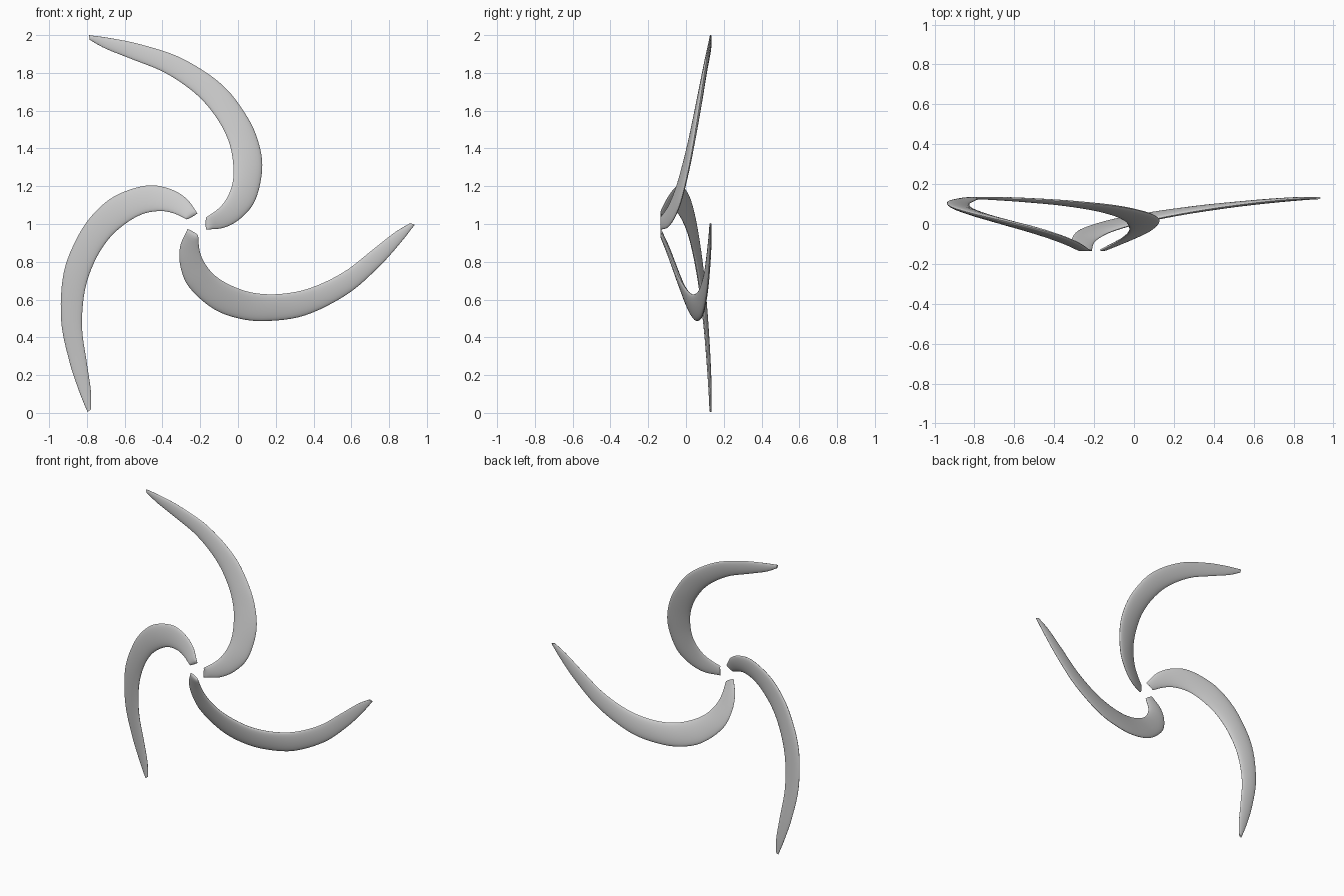
import bpy, bmesh, math
from mathutils import Vector, Matrix

cube = bpy.data.objects.get("Cube")
if cube:
    bpy.data.objects.remove(cube, do_unlink=True)

mat = bpy.data.materials.new("light_grey")
mat.use_nodes = True
grey = (0.6, 0.6, 0.6, 1)
mat.diffuse_color = grey
mat.node_tree.nodes["Principled BSDF"].inputs["Base Color"].default_value = grey

HUB = Vector((-0.217, 0, 1.0))
SIDES, STEPS = 24, 6

# Outer and inner edge of one blade (x, z), from root to tip
outer = [(-.168, .97), (-.07, .982), (.02, 1.035), (.093, 1.13), (.128, 1.29), (.109, 1.43),
         (.046, 1.572), (-.085, 1.738), (-.295, 1.876), (-.505, 1.948), (-.67, 1.983), (-.79, 2.0)]
inner = [(-.168, 1.035), (-.105, 1.08), (-.06, 1.135), (-.028, 1.22), (-.026, 1.325), (-.052, 1.445),
         (-.12, 1.572), (-.227, 1.692), (-.385, 1.80), (-.56, 1.872), (-.70, 1.928), (-.785, 1.975)]


def on_dish(p):
    """Place an edge point on the shallow dish that the blades follow."""
    v = Vector((p[0], 0, p[1])) - HUB
    u = max(0, (1.15 - v.length) / 1.09)
    v.y = 0.13 - 0.265 * u ** 1.84
    return v


def smooth_path(pts):
    """Catmull-Rom curve through the points."""
    pts = [pts[0] * 2 - pts[1]] + pts + [pts[-1] * 2 - pts[-2]]
    out = []
    for a, b, c, d in zip(pts, pts[1:], pts[2:], pts[3:]):
        for i in range(STEPS):
            t = i / STEPS
            out.append(b + (c - a) * (t / 2) + (a * 2 - b * 5 + c * 4 - d) * (t * t / 2)
                       + (b * 3 - a - c * 3 + d) * (t ** 3 / 2))
    return out + [pts[-2]]


def blade_mesh():
    out_edge = smooth_path([on_dish(p) for p in outer])
    in_edge = smooth_path([on_dish(p) for p in inner])
    mids = [(a + b) / 2 for a, b in zip(out_edge, in_edge)]
    bm = bmesh.new()
    rings = []
    for i, mid in enumerate(mids):
        half = (out_edge[i] - in_edge[i]) / 2
        along = mids[min(i + 1, len(mids) - 1)] - mids[max(i - 1, 0)]
        thick = half.cross(along).normalized() * (0.004 + 0.14 * half.length)
        ring = []
        for k in range(SIDES):
            ang = math.tau * k / SIDES
            v = mid + half * math.cos(ang) + thick * math.sin(ang)
            v.y = max(v.y, -0.135)  # flat cut at the front of the root
            ring.append(bm.verts.new(v))
        rings.append(ring)
    for r, s in zip(rings, rings[1:]):
        for k in range(SIDES):
            j = (k + 1) % SIDES
            bm.faces.new((r[k], r[j], s[j], s[k]))
    bm.faces.new(rings[0])
    bm.faces.new(rings[-1])
    bmesh.ops.recalc_face_normals(bm, faces=bm.faces)
    me = bpy.data.meshes.new("blade")
    bm.to_mesh(me)
    bm.free()
    me.materials.append(mat)
    return me


# Three equal blades around the hub
base = blade_mesh()
for n, name in enumerate(("upper_blade", "right_blade", "lower_blade")):
    me = base.copy()
    me.transform(Matrix.Translation(HUB) @ Matrix.Rotation(math.tau * n / 3, 4, "Y"))
    ob = bpy.data.objects.new(name, me)
    bpy.context.collection.objects.link(ob)
    bpy.ops.object.select_all(action="DESELECT")
    ob.select_set(True)
    bpy.context.view_layer.objects.active = ob
    bpy.ops.object.shade_smooth_by_angle(angle=math.radians(50))
bpy.data.meshes.remove(base)
